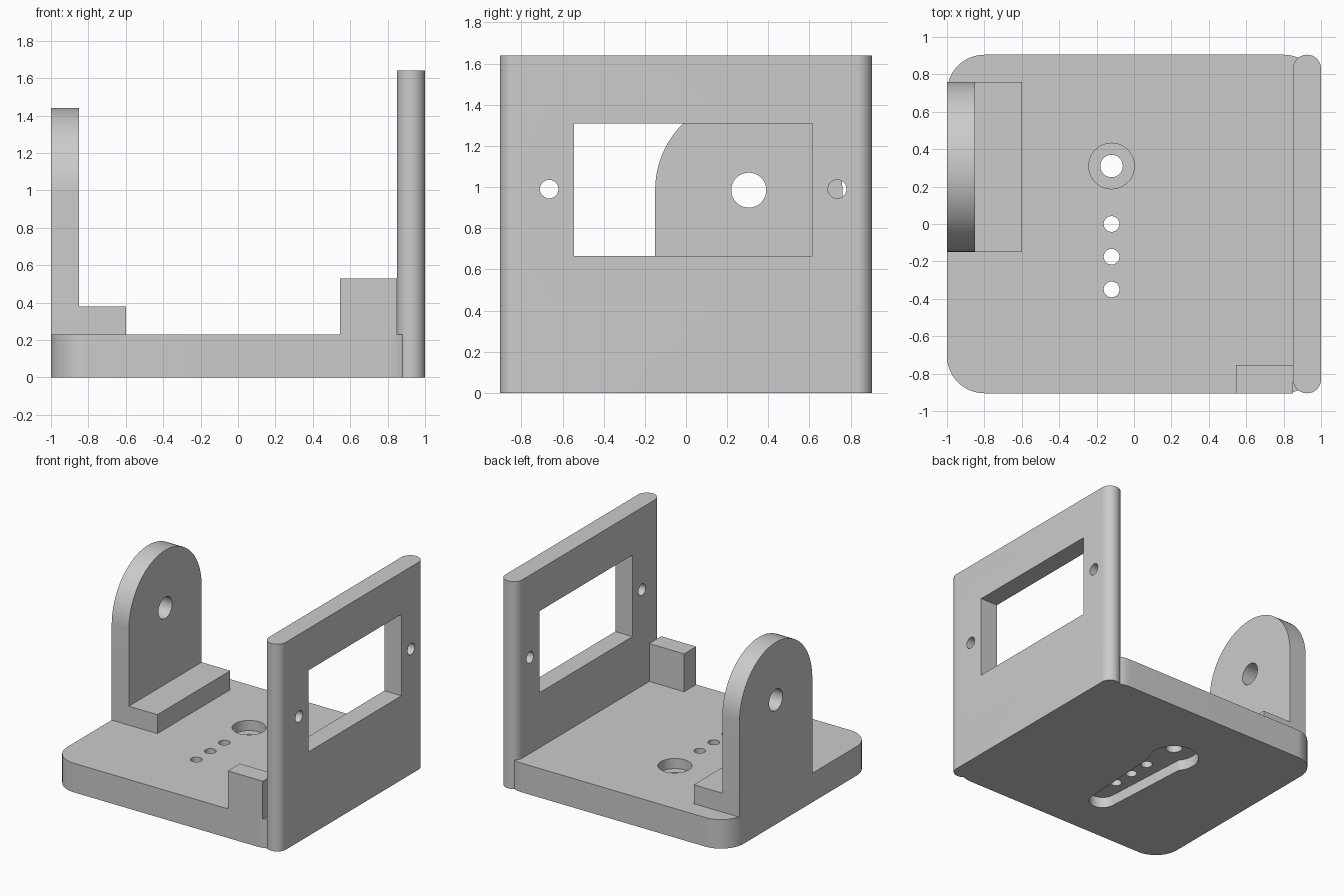
import bpy, bmesh
from math import cos, sin, radians

if "Cube" in bpy.data.objects:
    bpy.data.objects.remove(bpy.data.objects["Cube"])

grey = bpy.data.materials.new("light_grey")
grey.use_nodes = True
COLOUR = (0.6, 0.6, 0.6, 1)
grey.diffuse_color = COLOUR
grey.node_tree.nodes["Principled BSDF"].inputs["Base Color"].default_value = COLOUR


def arc(cx, cy, r, start, end, steps=24):
    angles = [radians(start + (end - start) * i / steps) for i in range(steps + 1)]
    return [(cx + r * cos(a), cy + r * sin(a)) for a in angles]


def circle(cx, cy, r):
    return arc(cx, cy, r, 0, 360, 48)[:-1]


def rect(a0, a1, b0, b1):
    return [(a0, b0), (a1, b0), (a1, b1), (a0, b1)]


def rounded(a0, a1, b0, b1, r):
    return (arc(a1 - r, b1 - r, r, 0, 90) + arc(a0 + r, b1 - r, r, 90, 180)
            + arc(a0 + r, b0 + r, r, 180, 270) + arc(a1 - r, b0 + r, r, 270, 360))


def prism(name, profile, axis, lo, hi):
    """Extrude an XY profile along z, or a YZ profile along x."""
    bm = bmesh.new()
    place = (lambda p: (p[0], p[1], lo)) if axis == "z" else (lambda p: (lo, p[0], p[1]))
    face = bm.faces.new([bm.verts.new(place(p)) for p in profile])
    top = bmesh.ops.extrude_face_region(bm, geom=[face])["geom"]
    shift = (0, 0, hi - lo) if axis == "z" else (hi - lo, 0, 0)
    bmesh.ops.translate(bm, vec=shift, verts=[v for v in top if isinstance(v, bmesh.types.BMVert)])
    bmesh.ops.remove_doubles(bm, verts=bm.verts, dist=0.0001)
    bmesh.ops.recalc_face_normals(bm, faces=bm.faces)
    mesh = bpy.data.meshes.new(name)
    bm.to_mesh(mesh)
    bm.free()
    obj = bpy.data.objects.new(name, mesh)
    bpy.context.collection.objects.link(obj)
    mesh.materials.append(grey)
    return obj


def finish(obj, *cutters):
    """Cut the openings, then smooth the curved walls."""
    bpy.ops.object.select_all(action="DESELECT")
    obj.select_set(True)
    bpy.context.view_layer.objects.active = obj
    for cutter in cutters:
        mod = obj.modifiers.new("cut", "BOOLEAN")
        mod.operation, mod.solver, mod.object = "DIFFERENCE", "EXACT", cutter
        bpy.ops.object.modifier_apply(modifier=mod.name)
        bpy.data.objects.remove(cutter)
    bpy.ops.object.shade_smooth_by_angle(angle=radians(30))


BASE_TOP = 0.23
HOLE_X, HUB_Y, AXLE_Z = -0.12, 0.31, 0.985

# Base plate: rounded slab that ends inside the side panel
outline = [(min(x, 0.92), y) for x, y in rounded(-1, 1, -0.905, 0.905, 0.2)]
base = prism("base_plate", outline, "z", 0, BASE_TOP)

# Tapered arm recess with a round hub, sunk into the underside
recess = arc(HOLE_X, -0.5, 0.1, 180, 360) + arc(HOLE_X, HUB_Y, 0.18, -39, 219, 40)
cuts = [prism("arm_recess", recess, "z", -0.1, 0.085),
        prism("counterbore", circle(HOLE_X, HUB_Y, 0.122), "z", 0.15, 0.4),
        prism("hub_hole", circle(HOLE_X, HUB_Y, 0.06), "z", -0.1, 0.4)]
cuts += [prism("screw_hole", circle(HOLE_X, y, 0.042), "z", -0.1, 0.4)
         for y in (0, -0.175, -0.35)]
finish(base, *cuts)

# Side panel with a window and two mounting holes
panel = prism("side_panel", rounded(0.85, 1, -0.905, 0.905, 0.0749), "z", 0, 1.64)
finish(panel,
       prism("window", rect(-0.545, 0.615, 0.665, 1.31), "x", 0.7, 1.2),
       *[prism("mount_hole", circle(y, 0.99, 0.045), "x", 0.7, 1.2) for y in (-0.665, 0.735)])

# Arched support with an axle hole
arch = [(-0.15, BASE_TOP), (0.76, BASE_TOP)] + arc(0.305, AXLE_Z, 0.455, 0, 180, 48)
support = prism("arched_support", arch, "x", -1, -0.85)
finish(support, prism("axle_hole", circle(0.305, AXLE_Z, 0.085), "x", -1.2, -0.7))

# Foot of the support and the corner block
finish(prism("support_foot", rect(-0.85, -0.6, -0.15, 0.76), "z", BASE_TOP, 0.38))
finish(prism("corner_block", rect(0.545, 0.85, -0.905, -0.755), "z", BASE_TOP, 0.53))
